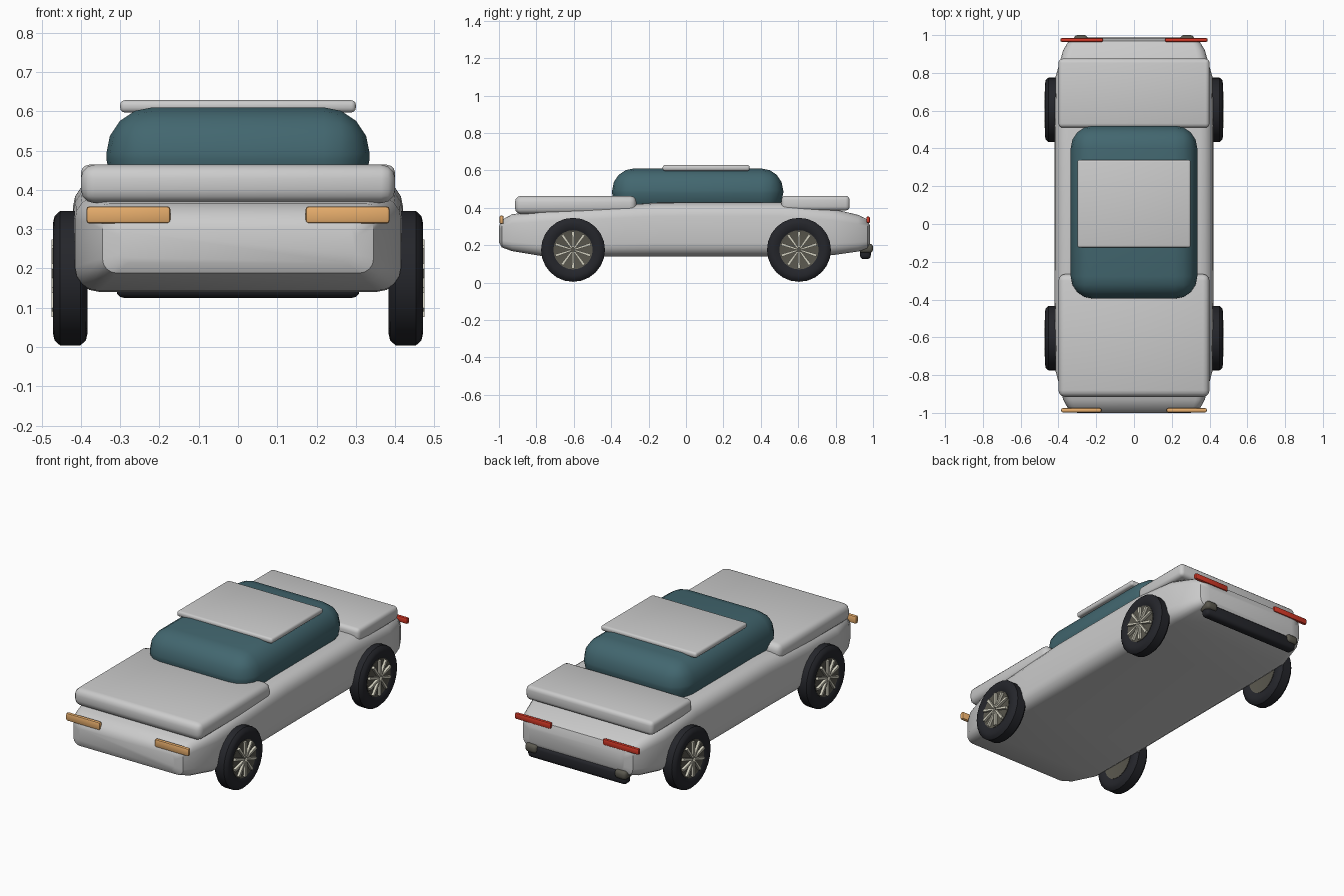
import bpy, bmesh, math
from mathutils import Matrix

if "Cube" in bpy.data.objects:
    bpy.data.objects.remove(bpy.data.objects["Cube"])


def material(name, r, g, b):
    m = bpy.data.materials.new(name)
    m.diffuse_color = (r, g, b, 1)
    m.use_nodes = True
    m.node_tree.nodes["Principled BSDF"].inputs["Base Color"].default_value = m.diffuse_color
    return m


GLASS = material("tinted_glass", 0.055, 0.135, 0.16)
RUBBER = material("rubber", 0.018, 0.019, 0.024)
HUB = material("dark_metal", 0.10, 0.095, 0.075)
SPOKE = material("pale_metal", 0.65, 0.63, 0.52)
AMBER = material("amber", 0.80, 0.42, 0.15)
RED = material("red", 0.65, 0.04, 0.02)


def finish(name, bm, mat=None, angle=40):
    bmesh.ops.recalc_face_normals(bm, faces=bm.faces)
    me = bpy.data.meshes.new(name)
    bm.to_mesh(me)
    bm.free()
    ob = bpy.data.objects.new(name, me)
    bpy.context.collection.objects.link(ob)
    if mat:
        me.materials.append(mat)
    bpy.ops.object.select_all(action='DESELECT')
    ob.select_set(True)
    bpy.context.view_layer.objects.active = ob
    bpy.ops.object.shade_smooth_by_angle(angle=math.radians(angle))
    return ob


def rounded_box(name, x, y, z, bevel, segments=3, mat=None):
    """Box between (min, max) pairs with every edge rounded."""
    bm = bmesh.new()
    bmesh.ops.create_cube(bm, size=1)
    for v in bm.verts:
        for i, (lo, hi) in enumerate((x, y, z)):
            v.co[i] = (lo + hi) / 2 + v.co[i] * (hi - lo)
    bmesh.ops.bevel(bm, geom=bm.edges[:], offset=bevel, segments=segments,
                    profile=0.5, affect='EDGES')
    return finish(name, bm, mat)


def lathe(name, profile, mat, centre, segments=24):
    """Spin closed (x, radius) profile round the x axis."""
    bm = bmesh.new()
    rings = []
    for k in range(segments):
        a = math.tau * k / segments
        rings.append([bm.verts.new((centre[0] + x, centre[1] + r * math.sin(a),
                                    centre[2] + r * math.cos(a))) for x, r in profile])
    n = len(profile)
    for k in range(segments):
        a, b = rings[k], rings[(k + 1) % segments]
        for i in range(n):
            j = (i + 1) % n
            bm.faces.new((a[i], a[j], b[j], b[i]))
    return finish(name, bm, mat)


# Body: rounded rectangular sections (y, half width, bottom, top) lofted nose to tail
stations = [(-1.0, .30, .215, .30), (-.985, .345, .188, .335), (-.93, .375, .168, .365),
            (-.78, .415, .143, .385), (-.4, .42, .14, .41), (-.15, .42, .14, .427),
            (.5, .42, .14, .428), (.78, .415, .146, .395), (.92, .375, .166, .362),
            (.97, .345, .182, .338), (.985, .30, .21, .30)]
bm = bmesh.new()
loops = []
for y, w, zb, zt in stations:
    r = 0.25 * (zt - zb)
    loop = []
    for q, (sx, sz) in enumerate(((1, 1), (-1, 1), (-1, -1), (1, -1))):
        cz = zt - r if sz > 0 else zb + r
        for s in range(5):
            a = math.pi / 2 * (q + s / 4)
            loop.append(bm.verts.new((sx * (w - r) + r * math.cos(a), y, cz + r * math.sin(a))))
    loops.append(loop)
for a, b in zip(loops, loops[1:]):
    for i in range(len(a)):
        j = (i + 1) % len(a)
        bm.faces.new((a[i], a[j], b[j], b[i]))
bm.faces.new(loops[0])
bm.faces.new(loops[-1])
finish("body", bm)

# Panels and cabin
rounded_box("hood", (-.40, .40), (-.915, -.265), (.366, .464), .035)
rounded_box("trunk_lid", (-.40, .40), (.51, .875), (.385, .464), .022)
rounded_box("cabin_glass", (-.335, .335), (-.395, .52), (.36, .61), .118, 4, GLASS)
rounded_box("roof", (-.30, .30), (-.125, .34), (.597, .628), .012)

# Lights, rear bumper and its pads
rounded_box("rear_bumper", (-.31, .31), (.93, .988), (.125, .20), .02, 3, RUBBER)
for side, s in (("left", -1), ("right", 1)):
    def span(a, b):
        return tuple(sorted((s * a, s * b)))
    rounded_box(side + "_headlight", span(.172, .386), (-.997, -.975), (.314, .358), .008, 2, AMBER)
    rounded_box(side + "_tail_light", span(.163, .39), (.964, .984), (.318, .353), .008, 2, RED)
    rounded_box(side + "_bumper_pad", span(.245, .318), (.925, 1.0), (.158, .207), .018, 3, HUB)

# Wheels: tyre, hub and ten spokes on the outer face
tyre = [(-.030, .098), (-.040, .115), (-.044, .140), (-.040, .158), (-.026, .171),
        (.026, .171), (.040, .158), (.044, .140), (.040, .115), (.030, .098)]
hub = [(-.034, .001), (-.034, .096), (-.036, .105), (.036, .105), (.034, .096), (.034, .001)]
for end, wy in (("front", -.604), ("rear", .604)):
    for side, s in (("left", -1), ("right", 1)):
        c = (s * .427, wy, .175)
        name = f"{end}_{side}_"
        lathe(name + "tyre", tyre, RUBBER, c)
        lathe(name + "hub", hub, HUB, c)
        bm = bmesh.new()
        for k in range(10):
            vs = bmesh.ops.create_cube(bm, size=1)["verts"]
            for v in vs:
                outer = v.co.z > 0
                v.co.x = s * (.039 + .018 * v.co.x)
                v.co.y *= .015 if outer else .009
                v.co.z = .099 if outer else .012
            bmesh.ops.rotate(bm, verts=vs, cent=(0, 0, 0),
                             matrix=Matrix.Rotation(math.tau * k / 10, 3, 'X'))
        bmesh.ops.translate(bm, verts=bm.verts[:], vec=c)
        finish(name + "spokes", bm, SPOKE)
